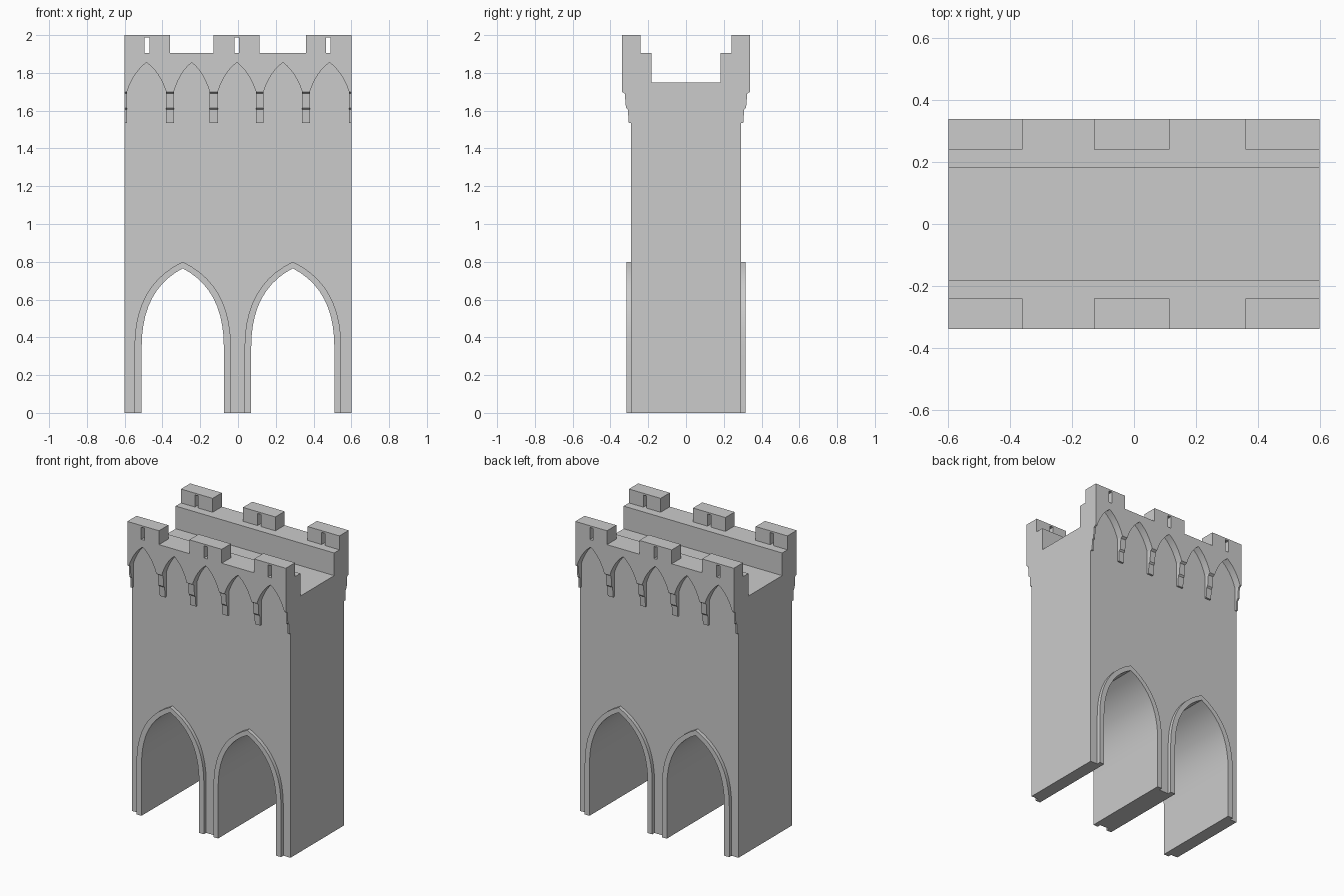
import bpy, bmesh, math

if "Cube" in bpy.data.objects:
    bpy.data.objects.remove(bpy.data.objects["Cube"])


def extrude(name, pts, axis, a, b):
    """Solid from an outline: axis 'y' takes (x, z) points, axis 'x' takes (y, z) points."""
    place = (lambda p, t: (p[0], t, p[1])) if axis == 'y' else (lambda p, t: (t, p[0], p[1]))
    bm = bmesh.new()
    lo = [bm.verts.new(place(p, a)) for p in pts]
    hi = [bm.verts.new(place(p, b)) for p in pts]
    n = len(pts)
    bm.faces.new(lo)
    bm.faces.new(hi)
    for i in range(n):
        j = (i + 1) % n
        bm.faces.new((lo[i], lo[j], hi[j], hi[i]))
    bmesh.ops.recalc_face_normals(bm, faces=bm.faces)
    me = bpy.data.meshes.new(name)
    bm.to_mesh(me)
    bm.free()
    ob = bpy.data.objects.new(name, me)
    bpy.context.collection.objects.link(ob)
    bpy.ops.object.select_all(action='DESELECT')
    ob.select_set(True)
    bpy.context.view_layer.objects.active = ob
    bpy.ops.object.shade_smooth_by_angle(angle=math.radians(25))
    return ob


def pointed_arch(x0, x1, spring, apex, ctrl, n):
    """Points left to right along a pointed arch; ctrl is the curve handle in unit space."""
    cx, w, h = (x0 + x1) / 2, (x1 - x0) / 2, apex - spring
    half = []
    for i in range(n + 1):
        t = i / n
        u = (1 - t) ** 2 + 2 * t * (1 - t) * ctrl[0]
        v = 2 * t * (1 - t) * ctrl[1] + t * t
        half.append((u * w, spring + v * h))
    return [(cx - u, z) for u, z in half] + [(cx + u, z) for u, z in half[-2::-1]]


def gate(x0, x1, apex):
    return [(x0, 0)] + pointed_arch(x0, x1, 0.35, apex, (1, 0.73), 10) + [(x1, 0)]


# Main block with two arched passages
inner = [gate(-0.51, -0.075, 0.765), gate(0.07, 0.51, 0.765)]
outer = [gate(-0.548, -0.038, 0.80), gate(0.035, 0.546, 0.80)]
extrude("gatehouse_body", [(-0.6, 0)] + inner[0] + inner[1] +
        [(0.6, 0), (0.6, 1.75), (-0.6, 1.75)], 'y', -0.29, 0.29)

# Underside of the overhanging parapet: row of small arches between corbels
corbels = [(-0.6, -0.588), (-0.38, -0.34), (-0.15, -0.107),
           (0.095, 0.135), (0.34, 0.38), (0.588, 0.6)]
skirt = []
for (a, b), (c, d) in zip(corbels, corbels[1:]):
    skirt += [(a, 1.7)] + pointed_arch(b, c, 1.7, 1.855, (0.66, 0.68), 6)
skirt += [(0.6, 1.7), (0.6, 1.905), (-0.6, 1.905)]

corbel_side = [(0.29, 1.70), (0.34, 1.70), (0.324, 1.69), (0.318, 1.615),
               (0.308, 1.605), (0.303, 1.535), (0.29, 1.535)]
merlons = [(-0.6, -0.36, -0.482), (-0.13, 0.115, -0.007), (0.36, 0.6, 0.478)]

# Everything on the front is repeated on the back
for s, side in ((-1, "front"), (1, "back")):
    for i in range(2):
        extrude(f"arch_moulding_{side}", outer[i] + inner[i][::-1], 'y', s * 0.29, s * 0.315)
    extrude(f"parapet_wall_{side}", [(-0.6, 1.75), (0.6, 1.75), (0.6, 1.905), (-0.6, 1.905)],
            'y', s * 0.183, s * 0.29)
    extrude(f"parapet_arcade_{side}", skirt, 'y', s * 0.29, s * 0.34)
    for a, b in corbels:
        extrude(f"corbel_{side}", [(s * y, z) for y, z in corbel_side], 'x', a, b)
    # Merlons with a narrow arrow slit
    for a, b, c in merlons:
        l, r = c - 0.0125, c + 0.0125
        extrude(f"merlon_{side}", [(a, 1.905), (l, 1.905), (l, 1.988), (r, 1.988), (r, 1.905),
                                   (b, 1.905), (b, 2.0), (a, 2.0)], 'y', s * 0.24, s * 0.34)
